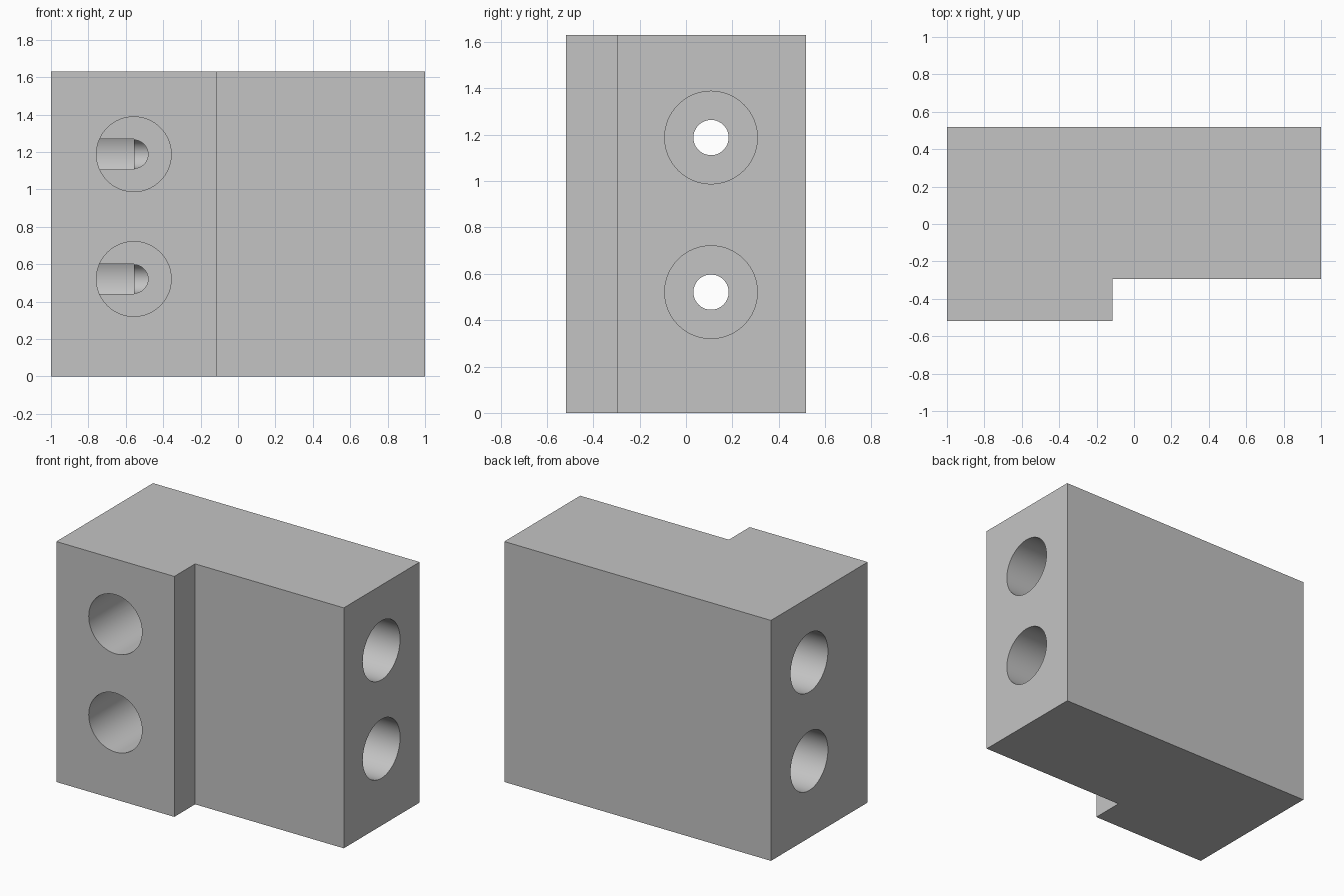
import bpy
import bmesh
import math

cube = bpy.data.objects.get("Cube")
if cube:
    bpy.data.objects.remove(cube, do_unlink=True)

HEIGHT = 1.63
HALF_DEPTH = 0.518
WIDE, NARROW = 0.2, 0.076      # bore radii
DEPTH = 0.443                  # counterbore depth
BORE_Y, BORE_X = 0.108, -0.557

gray = bpy.data.materials.new("plain_gray")
gray.use_nodes = True
gray.diffuse_color = (0.55, 0.55, 0.55, 1)
gray.node_tree.nodes["Principled BSDF"].inputs["Base Color"].default_value = gray.diffuse_color

# Stepped block: extruded L profile
profile = [(-1, -HALF_DEPTH), (-0.115, -HALF_DEPTH), (-0.115, -0.295),
           (1, -0.295), (1, HALF_DEPTH), (-1, HALF_DEPTH)]
bm = bmesh.new()
base = bm.faces.new([bm.verts.new((x, y, 0)) for x, y in profile])
top = bmesh.ops.extrude_face_region(bm, geom=[base])["geom"]
bmesh.ops.translate(bm, vec=(0, 0, HEIGHT),
                    verts=[v for v in top if isinstance(v, bmesh.types.BMVert)])
bmesh.ops.recalc_face_normals(bm, faces=bm.faces)
mesh = bpy.data.meshes.new("stepped_block")
bm.to_mesh(mesh)
bm.free()
mesh.materials.append(gray)
block = bpy.data.objects.new("stepped_block", mesh)
bpy.context.collection.objects.link(block)


def drill(radius, axis, start, end, x, y, z):
    """Cut a round bore into the block along x or y."""
    mid = (start + end) / 2
    if axis == "x":
        place, turn = (mid, y, z), (0, math.pi / 2, 0)
    else:
        place, turn = (x, mid, z), (math.pi / 2, 0, 0)
    bpy.ops.mesh.primitive_cylinder_add(vertices=64, radius=radius, depth=end - start,
                                        location=place, rotation=turn)
    cutter = bpy.context.object
    cutter.name = "bore_cutter"
    cutter.hide_render = True
    cutter.data.materials.append(gray)
    bpy.context.view_layer.objects.active = block
    cut = block.modifiers.new("bore", "BOOLEAN")
    cut.operation = "DIFFERENCE"
    cut.solver = "EXACT"
    cut.object = cutter
    bpy.ops.object.modifier_apply(modifier=cut.name)
    bpy.data.objects.remove(cutter, do_unlink=True)


# Two rows of side and front bores with wide mouths
for z in (0.521, 1.188):
    drill(WIDE, "x", -1.1, -1 + DEPTH, 0, BORE_Y, z)
    drill(WIDE, "x", 1 - DEPTH, 1.1, 0, BORE_Y, z)
    drill(NARROW, "x", -1.1, 1.1, 0, BORE_Y, z)
    drill(WIDE, "y", -0.6, -HALF_DEPTH + DEPTH, BORE_X, 0, z)
    drill(NARROW, "y", -0.6, BORE_Y - 0.01, BORE_X, 0, z)

bpy.ops.object.select_all(action="DESELECT")
block.select_set(True)
bpy.context.view_layer.objects.active = block
bpy.ops.object.shade_smooth_by_angle(angle=math.radians(30))
